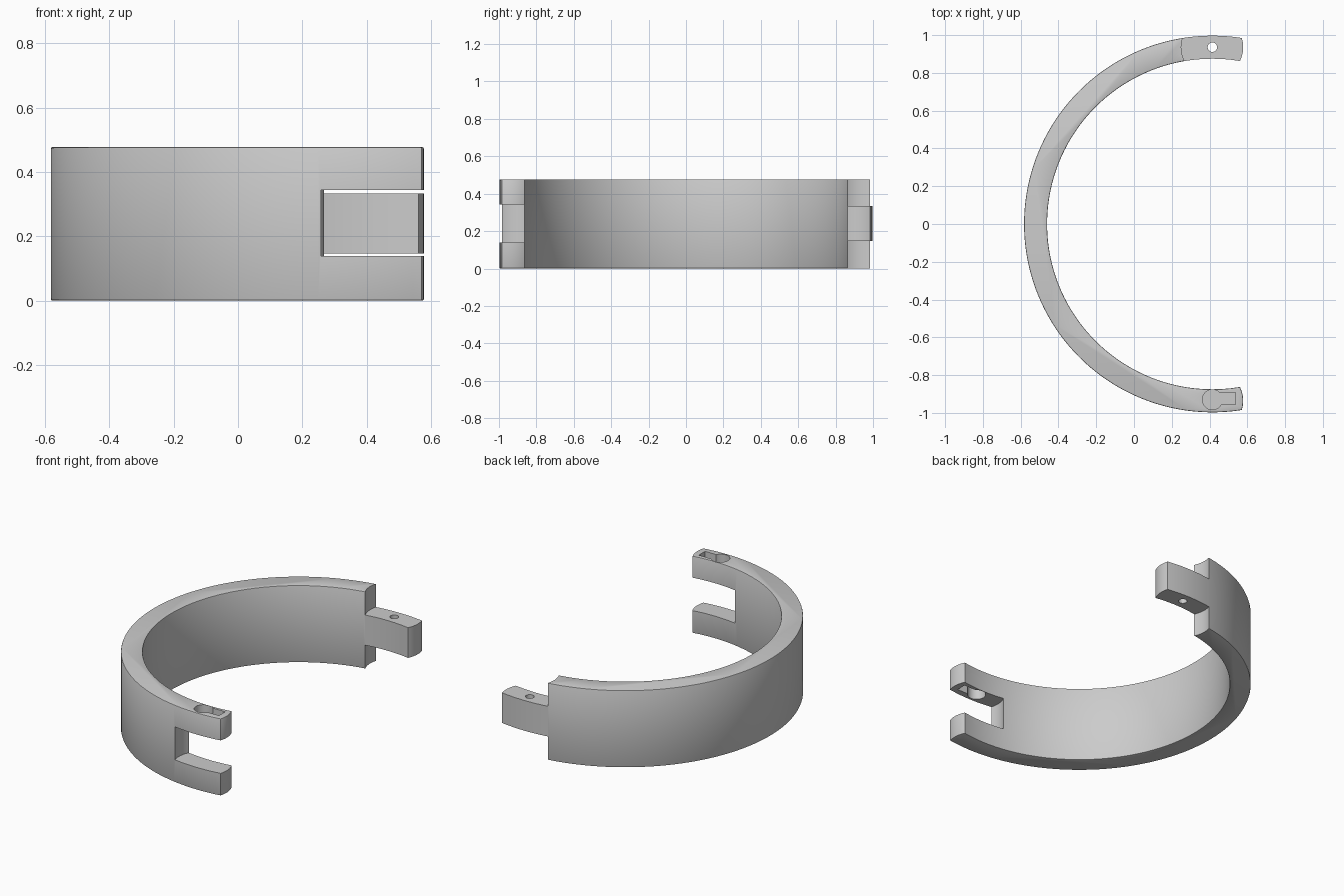
import bpy
import bmesh
from math import acos, atan2, cos, pi, sin
from mathutils import Vector

if "Cube" in bpy.data.objects:
    bpy.data.objects.remove(bpy.data.objects["Cube"], do_unlink=True)

CENTRE_X = 0.415            # ring centre
OUTER, INNER = 0.997, 0.875
PIN_R = (OUTER + INNER) / 2  # hinge pins sit mid-wall
HEIGHT = 0.477
END_R, CLEAR_R = 0.163, 0.165
TAB_LOW, TAB_HIGH = 0.146, 0.333
SLOT_LOW, SLOT_HIGH = 0.139, 0.343
STEPS = 128

grey = bpy.data.materials.new("plain grey")
grey.use_nodes = True
colour = (0.6, 0.6, 0.6, 1)
grey.diffuse_color = colour
grey.node_tree.nodes["Principled BSDF"].inputs["Base Color"].default_value = colour


def end_angle(radius):
    """Angle past the pin where the wall meets the rounded end."""
    return acos((radius ** 2 + PIN_R ** 2 - END_R ** 2) / (2 * radius * PIN_R))


def arc(centre, radius, start, stop, steps):
    return [centre + radius * Vector((cos(a), sin(a)))
            for a in (start + (stop - start) * i / steps for i in range(steps + 1))]


def prism(name, outline, low, high, bevel=0):
    """Extrude a plan outline between two heights, with optional rim bevel."""
    bm = bmesh.new()
    face = bm.faces.new([bm.verts.new((p.x, p.y, low)) for p in outline])
    top = bmesh.ops.extrude_face_region(bm, geom=[face])["geom"]
    for v in top:
        if isinstance(v, bmesh.types.BMVert):
            v.co.z = high
    bmesh.ops.recalc_face_normals(bm, faces=bm.faces)
    if bevel:
        rims = [e for e in bm.edges if abs(e.verts[0].co.z - e.verts[1].co.z) < 1e-6]
        bmesh.ops.bevel(bm, geom=rims, offset=bevel, segments=2, profile=0.5,
                        affect='EDGES')
    mesh = bpy.data.meshes.new(name)
    bm.to_mesh(mesh)
    bm.free()
    obj = bpy.data.objects.new(name, mesh)
    bpy.context.collection.objects.link(obj)
    return obj


def disc(name, centre, radius, low, high, sides=64):
    return prism(name, arc(centre, radius, 0, 2 * pi, sides)[:-1], low, high)


# Half ring with both ends rounded about the hinge pins
origin = Vector((CENTRE_X, 0))
back_pin = origin + Vector((0, PIN_R))
front_pin = origin - Vector((0, PIN_R))


def wall(radius):
    extra = end_angle(radius)
    return arc(origin, radius, pi / 2 - extra, 1.5 * pi + extra, STEPS)


def rounded_end(pin, start, stop):
    a, b = start - pin, stop - pin
    return arc(pin, END_R, atan2(a.y, a.x), atan2(b.y, b.x), 10)[1:-1]


outside, inside = wall(OUTER), wall(INNER)[::-1]
outline = (outside + rounded_end(front_pin, outside[-1], inside[0])
           + inside + rounded_end(back_pin, inside[-1], outside[0]))
ring = prism("half_ring", outline, 0, HEIGHT, bevel=0.005)

# Hinge cut-outs: tab at the back, fork at the front
cutters = [
    disc("tab_space_below", back_pin, CLEAR_R, -0.1, TAB_LOW),
    disc("tab_space_above", back_pin, CLEAR_R, TAB_HIGH, HEIGHT + 0.1),
    disc("fork_slot", front_pin, CLEAR_R, SLOT_LOW, SLOT_HIGH),
    disc("pin_hole", back_pin, 0.025, 0, HEIGHT, 32),
]

# Keyhole through the upper fork arm
keyhole_mid = front_pin + Vector((0, 0.006))
cutters.append(disc("keyhole_round", keyhole_mid, 0.053, 0.25, HEIGHT + 0.1, 40))
x0, x1, half = CENTRE_X, 0.538, 0.031
y = keyhole_mid.y + 0.006
corners = [Vector(c) for c in ((x0, y - half), (x1, y - half), (x1, y + half), (x0, y + half))]
cutters.append(prism("keyhole_channel", corners, 0.25, HEIGHT + 0.1))

for cutter in cutters:
    cutter.hide_render = True
    mod = ring.modifiers.new(cutter.name, 'BOOLEAN')
    mod.operation = 'DIFFERENCE'
    mod.solver = 'EXACT'
    mod.object = cutter

# Bake the cuts, then drop the cutters
bpy.context.view_layer.update()
graph = bpy.context.evaluated_depsgraph_get()
baked = bpy.data.meshes.new_from_object(ring.evaluated_get(graph))
ring.modifiers.clear()
ring.data = baked
for cutter in cutters:
    bpy.data.objects.remove(cutter, do_unlink=True)

ring.data.materials.clear()
ring.data.materials.append(grey)
for o in bpy.context.selected_objects:
    o.select_set(False)
ring.select_set(True)
bpy.context.view_layer.objects.active = ring
bpy.ops.object.shade_smooth_by_angle(angle=0.5)
